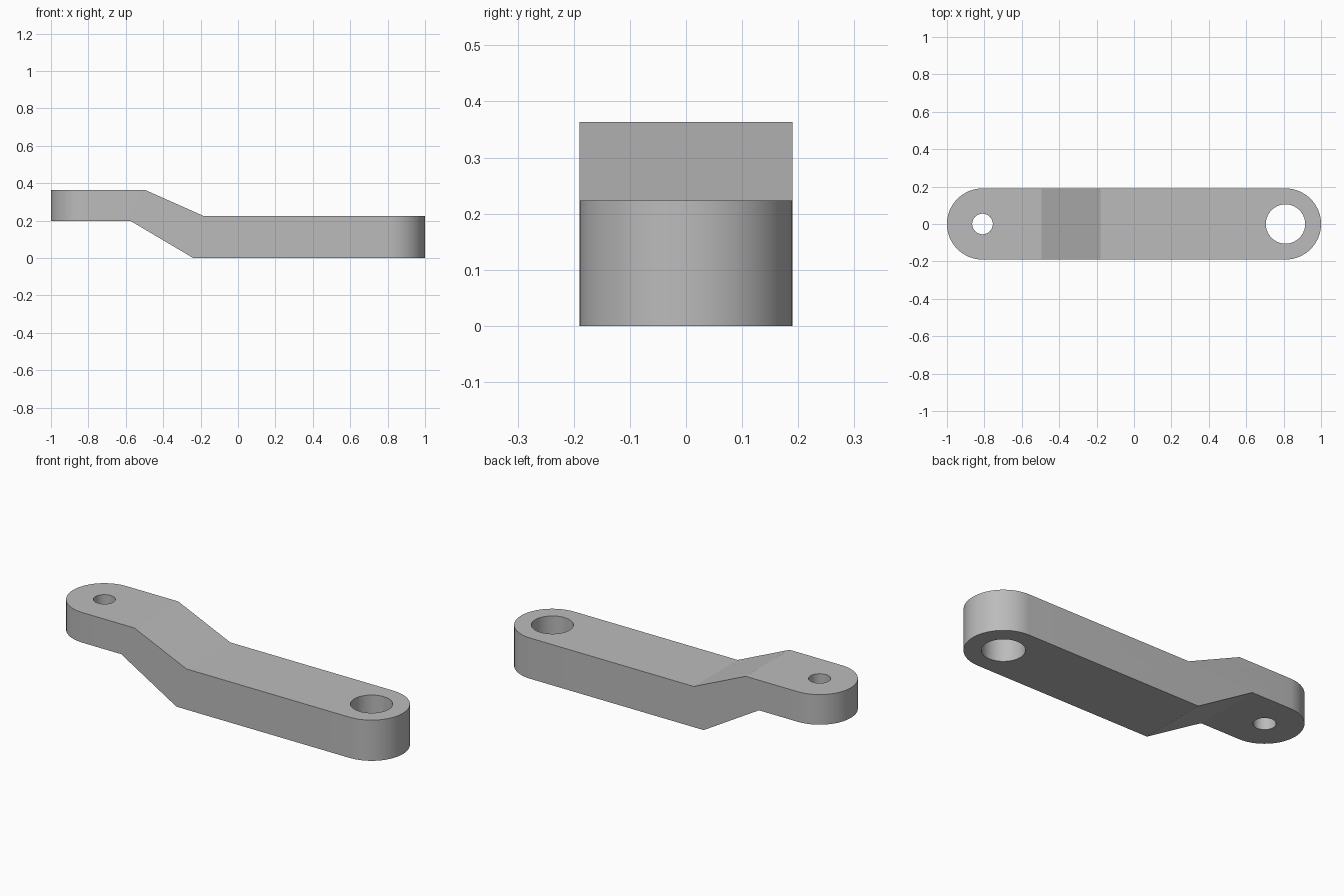
import bpy, bmesh, math

cube = bpy.data.objects.get("Cube")
if cube:
    bpy.data.objects.remove(cube, do_unlink=True)

END_X, RADIUS = 0.81, 0.19

steel = bpy.data.materials.new("plain_grey")
colour = (0.5, 0.5, 0.5, 1)
steel.diffuse_color = colour
steel.use_nodes = True
steel.node_tree.nodes["Principled BSDF"].inputs["Base Color"].default_value = colour


def prism(name, outline, sweep):
    """Extrude a closed outline of 3D points along the sweep vector."""
    bm = bmesh.new()
    face = bm.faces.new([bm.verts.new(p) for p in outline])
    new = bmesh.ops.extrude_face_region(bm, geom=[face])["geom"]
    bmesh.ops.translate(bm, vec=sweep, verts=[v for v in new if isinstance(v, bmesh.types.BMVert)])
    bmesh.ops.recalc_face_normals(bm, faces=bm.faces)
    mesh = bpy.data.meshes.new(name)
    bm.to_mesh(mesh)
    bm.free()
    mesh.materials.append(steel)
    obj = bpy.data.objects.new(name, mesh)
    bpy.context.collection.objects.link(obj)
    return obj


def arc(x, radius, start, sweep, steps):
    angles = [start + sweep * i / steps for i in range(steps + 1)]
    return [(x + radius * math.cos(a), radius * math.sin(a), -0.5) for a in angles]


# Cranked side profile, extruded wider and longer than the finished arm
side = [(-1.2, 0.198), (-0.575, 0.198), (-0.24, 0), (1.2, 0),
        (1.2, 0.223), (-0.18, 0.223), (-0.495, 0.363), (-1.2, 0.363)]
arm = prism("cranked_arm", [(x, -0.3, z) for x, z in side], (0, 0.6, 0))

# Rounded plan outline and the two pin holes
plan = arc(END_X, RADIUS, -math.pi / 2, math.pi, 32) + arc(-END_X, RADIUS, math.pi / 2, math.pi, 32)
tools = [(prism("plan_trim", plan, (0, 0, 2)), 'INTERSECT')]
for name, x, radius in (("small_hole", -END_X, 0.055), ("large_hole", END_X, 0.105)):
    ring = arc(x, radius, 0, math.tau, 64)[:-1]
    tools.append((prism(name, ring, (0, 0, 2)), 'DIFFERENCE'))

for tool, operation in tools:
    tool.hide_render = True
    cut = arm.modifiers.new(tool.name, 'BOOLEAN')
    cut.operation = operation
    cut.solver = 'EXACT'
    cut.object = tool

# Bake the cuts and remove the cutters
bpy.context.view_layer.update()
graph = bpy.context.evaluated_depsgraph_get()
baked = bpy.data.meshes.new_from_object(arm.evaluated_get(graph))
arm.modifiers.clear()
arm.data = baked
for tool, _ in tools:
    bpy.data.objects.remove(tool, do_unlink=True)

# Smooth the round ends and bores, keep the bends crisp
bpy.ops.object.select_all(action='DESELECT')
arm.select_set(True)
bpy.context.view_layer.objects.active = arm
bpy.ops.object.shade_smooth_by_angle(angle=math.radians(20))
